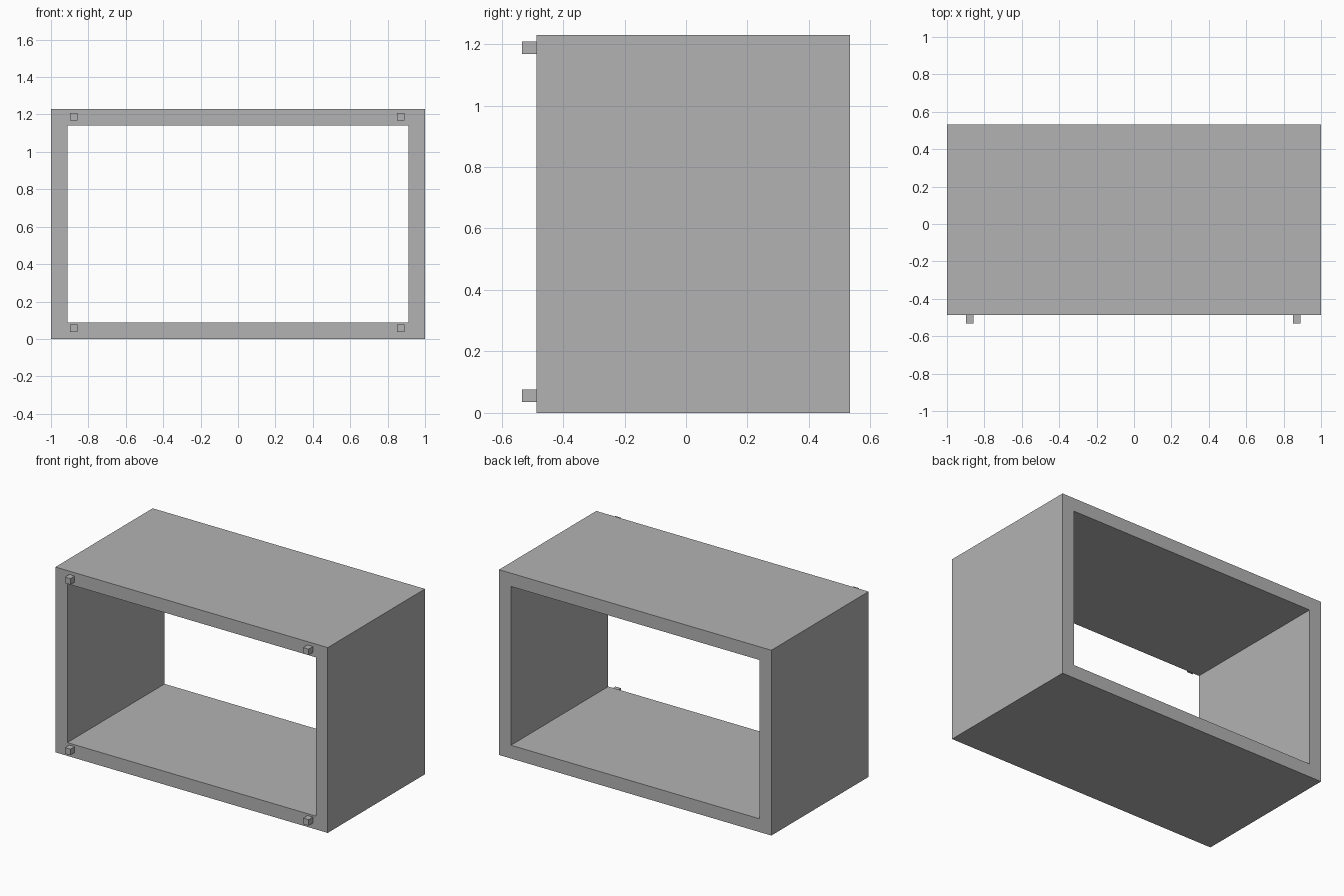
import bpy
import bmesh

cube = bpy.data.objects.get("Cube")
if cube:
    bpy.data.objects.remove(cube, do_unlink=True)

grey = bpy.data.materials.new("plain grey")
grey.use_nodes = True
colour = (0.45, 0.45, 0.45, 1)
grey.diffuse_color = colour
grey.node_tree.nodes["Principled BSDF"].inputs["Base Color"].default_value = colour

WIDTH, HEIGHT, WALL = 2.0, 1.23, 0.088
FRONT, BACK = -0.487, 0.533


def add_object(name, bm):
    bmesh.ops.recalc_face_normals(bm, faces=bm.faces)
    mesh = bpy.data.meshes.new(name)
    bm.to_mesh(mesh)
    bm.free()
    mesh.materials.append(grey)
    obj = bpy.data.objects.new(name, mesh)
    bpy.context.collection.objects.link(obj)
    return obj


# Open rectangular housing: a mitred ring extruded from front to back
def rectangle(bm, inset):
    x = WIDTH / 2 - inset
    low, high = inset, HEIGHT - inset
    return [bm.verts.new((px, FRONT, pz))
            for px, pz in ((-x, low), (x, low), (x, high), (-x, high))]


bm = bmesh.new()
outer, inner = rectangle(bm, 0), rectangle(bm, WALL)
ring = []
for i in range(4):
    j = (i + 1) % 4
    ring.append(bm.faces.new((outer[i], outer[j], inner[j], inner[i])))
result = bmesh.ops.extrude_face_region(bm, geom=ring, use_keep_orig=True)
moved = [v for v in result["geom"] if isinstance(v, bmesh.types.BMVert)]
bmesh.ops.translate(bm, verts=moved, vec=(0, BACK - FRONT, 0))
add_object("housing", bm)

# Small square pegs on the front corners
PEG, PEG_DEPTH = 0.04, 0.046
for side, x in (("right", -0.878), ("left", 0.871)):
    for level, z in (("lower", 0.056), ("upper", 1.188)):
        bm = bmesh.new()
        bmesh.ops.create_cube(bm, size=1)
        bmesh.ops.scale(bm, vec=(PEG, PEG_DEPTH, PEG), verts=bm.verts)
        peg = add_object(f"{level}_{side}_peg", bm)
        peg.location = (x, FRONT - PEG_DEPTH / 2, z)
